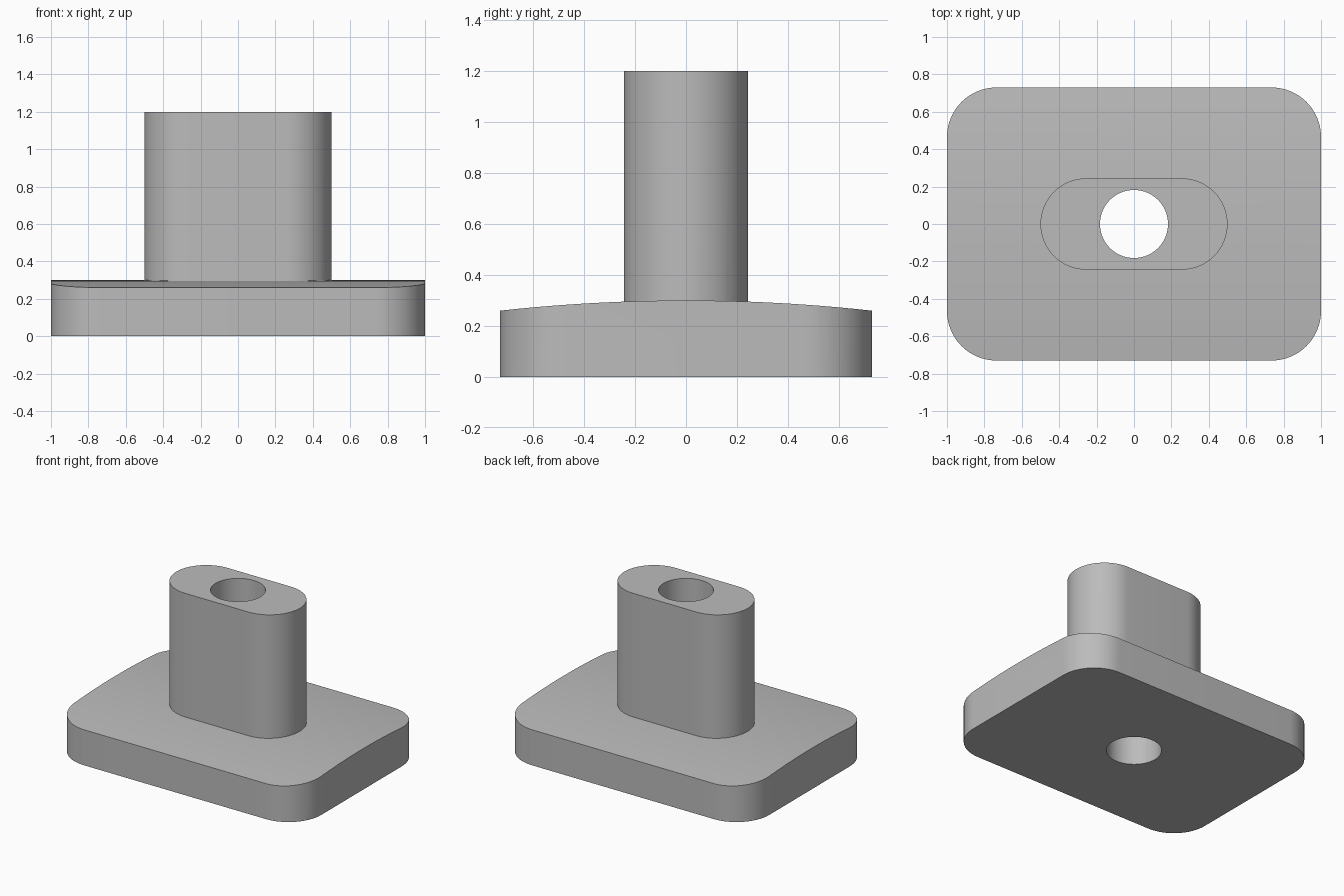
import bpy
import bmesh
from math import sin, cos, pi
from mathutils import Vector

if "Cube" in bpy.data.objects:
    bpy.data.objects.remove(bpy.data.objects["Cube"], do_unlink=True)

HALF_X, HALF_Y, CORNER = 1.0, 0.73, 0.265
CROWN_TOP, CROWN_DROP = 0.30, 0.04
POST_X, POST_Y, POST_TOP = 0.5, 0.244, 1.2
BORE = 0.182

grey = bpy.data.materials.new("plain grey")
grey.use_nodes = True
colour = (0.5, 0.5, 0.5, 1.0)
grey.diffuse_color = colour
grey.node_tree.nodes["Principled BSDF"].inputs["Base Color"].default_value = colour


def rounded_outline(hx, hy, r, z, steps=16):
    """Rounded rectangle, counter-clockwise, at height z."""
    points = []
    for i, (sx, sy) in enumerate([(1, 1), (-1, 1), (-1, -1), (1, -1)]):
        for k in range(steps + 1):
            a = (i + k / steps) * pi / 2
            points.append((sx * (hx - r) + r * cos(a), sy * (hy - r) + r * sin(a), z))
    return points


def prism(name, points, direction):
    """Solid made by extruding a closed outline."""
    bm = bmesh.new()
    face = bm.faces.new([bm.verts.new(p) for p in points])
    out = bmesh.ops.extrude_face_region(bm, geom=[face], use_keep_orig=True)
    moved = [v for v in out["geom"] if isinstance(v, bmesh.types.BMVert)]
    bmesh.ops.translate(bm, verts=moved, vec=Vector(direction))
    bmesh.ops.remove_doubles(bm, verts=bm.verts, dist=1e-5)
    bmesh.ops.recalc_face_normals(bm, faces=bm.faces)
    mesh = bpy.data.meshes.new(name)
    bm.to_mesh(mesh)
    bm.free()
    mesh.materials.append(grey)
    obj = bpy.data.objects.new(name, mesh)
    bpy.context.collection.objects.link(obj)
    return obj


def combine(target, tool, operation):
    """Apply a boolean and discard the tool."""
    mod = target.modifiers.new(operation.lower(), "BOOLEAN")
    mod.operation, mod.object, mod.solver = operation, tool, "EXACT"
    bpy.context.view_layer.objects.active = target
    bpy.ops.object.modifier_apply(modifier=mod.name)
    bpy.data.objects.remove(tool, do_unlink=True)


# Base plate with rounded corners
body = prism("base_with_post", rounded_outline(HALF_X, HALF_Y, CORNER, 0), (0, 0, 0.5))

# Crowned top, arched from front to back
edge = HALF_Y + 0.1
ys = [edge * (1 - k / 16) for k in range(33)]
arch = [(-1.2, y, CROWN_TOP - CROWN_DROP * (y / HALF_Y) ** 2) for y in ys]
crown = prism("crown_helper", arch + [(-1.2, -edge, -0.2), (-1.2, edge, -0.2)], (2.4, 0, 0))
combine(body, crown, "INTERSECT")

# Upright post with round ends
post = prism("post", rounded_outline(POST_X, POST_Y, POST_Y, 0.1), (0, 0, POST_TOP - 0.1))
combine(body, post, "UNION")

# Round bore through post and base
bore = prism("bore_helper", rounded_outline(BORE, BORE, BORE, -0.2), (0, 0, 1.6))
combine(body, bore, "DIFFERENCE")

# Smooth curves, crisp edges
for obj in bpy.context.selected_objects:
    obj.select_set(False)
body.select_set(True)
bpy.context.view_layer.objects.active = body
bpy.ops.object.shade_smooth_by_angle(angle=pi / 6)
